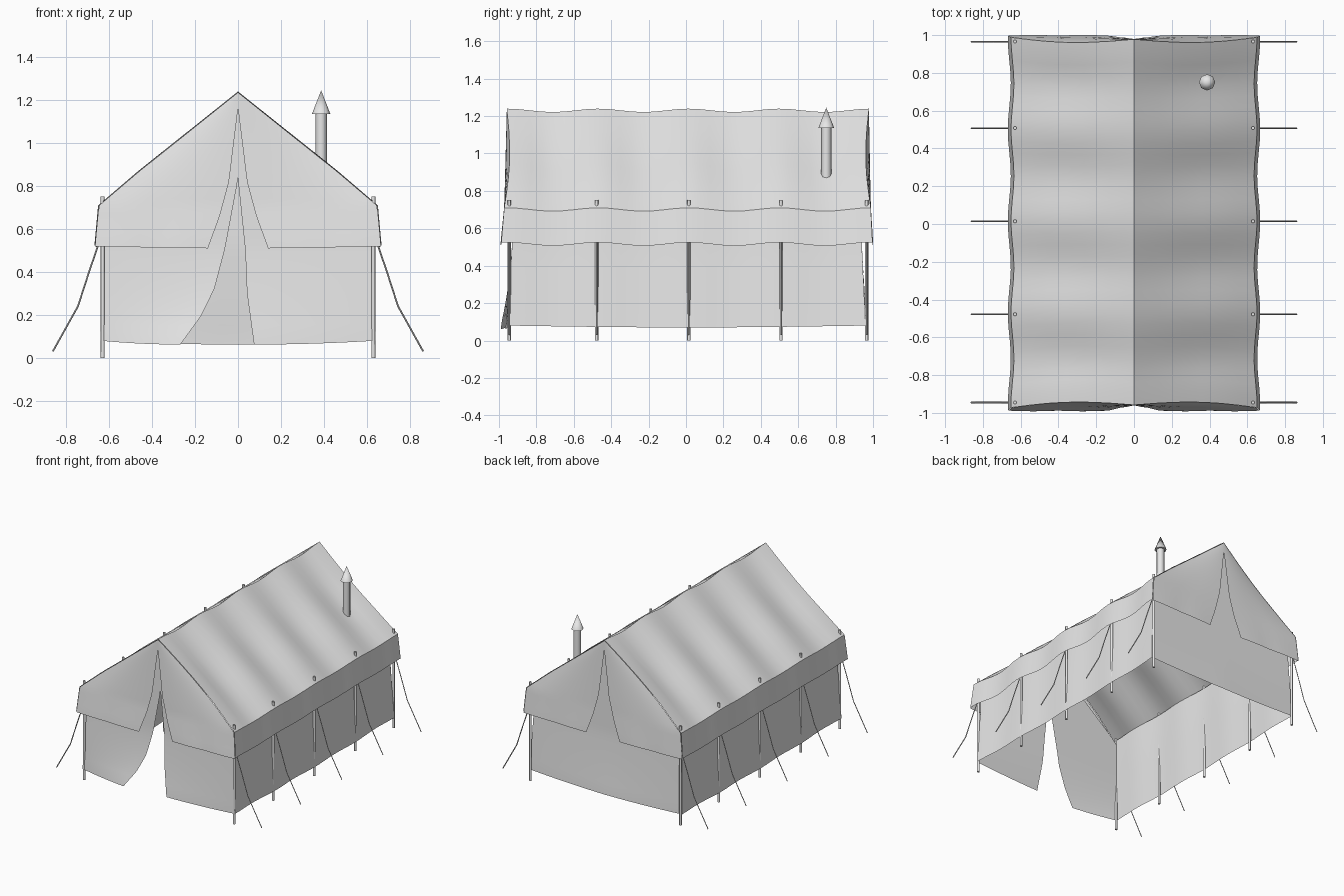
import bpy, bmesh, math
from mathutils import Vector

cube = bpy.data.objects.get("Cube")
if cube:
    bpy.data.objects.remove(cube, do_unlink=True)

canvas = bpy.data.materials.new("canvas_grey")
canvas.use_nodes = True
GREY = (0.8, 0.8, 0.8, 1)
canvas.diffuse_color = GREY
canvas.node_tree.nodes["Principled BSDF"].inputs["Base Color"].default_value = GREY


def lerp(points, t):
    """Piecewise linear value at t through (t, value) points."""
    if t <= points[0][0]:
        return points[0][1]
    for (a, va), (b, vb) in zip(points, points[1:]):
        if t <= b:
            return va + (vb - va) * (t - a) / (b - a)
    return points[-1][1]


def finish(name, bm, angle=35):
    mesh = bpy.data.meshes.new(name)
    bm.to_mesh(mesh)
    bm.free()
    obj = bpy.data.objects.new(name, mesh)
    bpy.context.collection.objects.link(obj)
    mesh.materials.append(canvas)
    bpy.ops.object.select_all(action='DESELECT')
    obj.select_set(True)
    bpy.context.view_layer.objects.active = obj
    bpy.ops.object.shade_smooth_by_angle(angle=math.radians(angle))
    return obj


def cloth(name, us, vs, *surfaces):
    """Sheet mesh from one or more functions (u, v) -> point."""
    bm = bmesh.new()
    for fn in surfaces:
        rows = [[bm.verts.new(fn(u, v)) for u in us] for v in vs]
        for r, q in zip(rows, rows[1:]):
            for i in range(len(us) - 1):
                bm.faces.new((r[i], r[i + 1], q[i + 1], q[i]))
    bmesh.ops.remove_doubles(bm, verts=bm.verts, dist=0.0005)
    bmesh.ops.dissolve_degenerate(bm, edges=bm.edges, dist=0.0005)
    bmesh.ops.recalc_face_normals(bm, faces=bm.faces)
    return finish(name, bm)


def steps(n):
    return [i / n for i in range(n + 1)]


def rod(name, x, y, z0, z1, r0, r1, sides=8):
    bm = bmesh.new()
    bmesh.ops.create_cone(bm, cap_ends=True, segments=sides, radius1=r0, radius2=r1, depth=z1 - z0)
    bmesh.ops.translate(bm, verts=bm.verts, vec=(x, y, (z0 + z1) / 2))
    return finish(name, bm, 50)


# Shared shape rules
EAVE, HEM, RIDGE = 0.705, 0.52, 1.235
OUTLINE = [(HEM, 0.665), (EAVE, 0.648), (0.867, 0.46), (RIDGE, 0)]
FRONT_Y = [(HEM, 0.988), (EAVE, 0.972), (RIDGE, 0.958)]
BACK_Y = [(HEM, 0.997), (EAVE, 0.988), (RIDGE, 0.978)]


def wave(y):
    """1 at the poles, -1 halfway between them."""
    return math.cos(2 * math.pi * (y - 0.015) / 0.485)


def bow(z):
    return math.sin(math.pi * min(max((z - EAVE) / (RIDGE - EAVE), 0), 1))


def end_y(s, z, u):
    return s * (lerp(FRONT_Y if s < 0 else BACK_Y, z) - 0.022 * bow(z) * u * u)


# Roof with hanging side valances
def roof(u, v):
    s = 1 if u > 0 else -1
    z = RIDGE - (RIDGE - HEM) * abs(u)
    x = lerp(OUTLINE, z)
    y = end_y(-1, z, 1) * (1 - v) + end_y(1, z, 1) * v
    w = wave(y)
    inside = min(1, 12 * v * (1 - v))
    return Vector((s * x * (1 + 0.012 * (w - 0.6)), y,
                   z + 0.009 * (w - 0.5) - 0.009 * (1 - w) * bow(z) * inside))


eave_u = (RIDGE - EAVE) / (RIDGE - HEM)
half = [eave_u * t for t in (0.2, 0.4, 0.55, 0.695, 0.85, 1)] + [(eave_u + 1) / 2, 1]
cloth("roof", [-u for u in reversed(half)] + [0] + half, steps(32), roof)

# Gable flaps, parted in the middle
PART = [(0.51, 0.14), (0.66, 0.085), (0.82, 0.042), (1.16, 0)]


def gable(s, side):
    def point(u, v):
        z = 0.51 + (RIDGE - 0.51) * v
        inner, outer = lerp(PART, z), lerp(OUTLINE, z)
        x = inner + (outer - inner) * u
        hem = 0.012 * math.sin(2 * math.pi * u) * (1 - v) ** 4 * side
        return Vector((side * x, end_y(s, z, u) + s * abs(hem) * 0.3, z + 0.008 * u * (1 - v) ** 3))
    return point


for name, s in (("front_gable", -1), ("back_gable", 1)):
    cloth(name, steps(8), steps(22), gable(s, -1), gable(s, 1))

# End walls: the front has an open doorway with one flap drawn back
DOOR_A = [(0.06, -0.27), (0.19, -0.175), (0.32, -0.11), (0.51, -0.06), (0.83, 0)]
DOOR_B = [(0.06, 0.075), (0.3, 0.042), (0.5, 0.034), (0.83, 0)]
CLOSED = [(0, 0), (1, 0)]
TOP = 1.195


def low(z):
    """1 at the wall hem, fading to 0 at the valance."""
    return min(max((0.52 - z) / 0.44, 0), 1)


def end_wall(s, side, door, billow):
    def point(u, v):
        z = 0.062 + (TOP - 0.062) * v
        inner = lerp(door, z)
        outer = side * min(0.62 + 0.02 * low(z), (TOP - z) / 0.83)
        if v == 1:
            inner = outer = 0
        b = low(z)
        y = (0.93 if s < 0 else 0.94) + b * (0.02 + billow * (1 - u) * b)
        return Vector((inner + (outer - inner) * u, s * y, z + 0.018 * u * u * (1 - v) ** 2))
    return point


cloth("front_wall", steps(8), steps(26),
      end_wall(-1, -1, DOOR_A, 0.04), end_wall(-1, 1, DOOR_B, 0.015))
cloth("back_wall", steps(8), steps(26),
      end_wall(1, -1, CLOSED, 0.01), end_wall(1, 1, CLOSED, 0.01))


# Side walls
def side_wall(side):
    def point(u, v):
        z = 0.08 + 0.63 * u
        b = 0.02 * low(z)
        y = (-0.93 - b) * (1 - v) + (0.94 + b) * v
        return Vector((side * (0.62 + b - 0.005 * (1 - wave(y))), y,
                       z - 0.01 * (1 - u) * math.sin(math.pi * v)))
    return point


for name, side in (("left_wall", 1), ("right_wall", -1)):
    cloth(name, steps(6), steps(32), side_wall(side))

# Poles and guy ropes along both sides
for name, side in (("left", 1), ("right", -1)):
    for i, y in enumerate((-0.945, -0.478, 0.015, 0.508, 0.966)):
        rod(f"{name}_pole_{i + 1}", side * 0.63, y, 0, 0.75, 0.009, 0.009)
        curve = bpy.data.curves.new(f"{name}_rope_{i + 1}", 'CURVE')
        curve.dimensions = '3D'
        curve.bevel_depth = 0.004
        curve.bevel_resolution = 0
        curve.use_fill_caps = True
        spline = curve.splines.new('POLY')
        path = ((0.635, 0.57), (0.69, 0.41), (0.745, 0.24), (0.862, 0.03))
        spline.points.add(len(path) - 1)
        for p, (x, z) in zip(spline.points, path):
            p.co = (side * x, y, z, 1)
        curve.materials.append(canvas)
        bpy.context.collection.objects.link(bpy.data.objects.new(curve.name, curve))

# Stove chimney
rod("chimney_pipe", 0.387, 0.75, 0.84, 1.14, 0.027, 0.027)
rod("chimney_cap", 0.387, 0.75, 1.135, 1.245, 0.043, 0)
